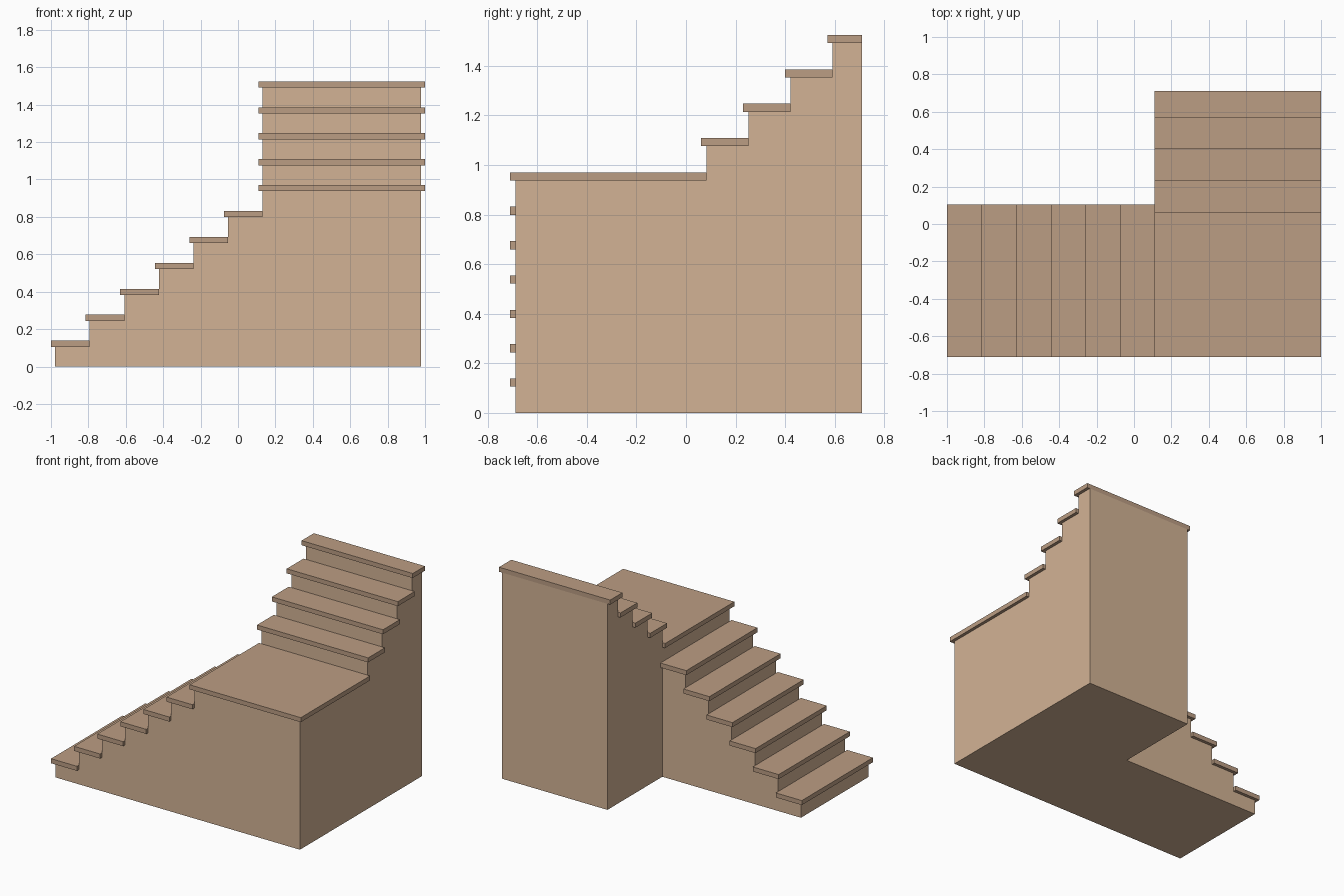
import bpy, bmesh

if "Cube" in bpy.data.objects:
    bpy.data.objects.remove(bpy.data.objects["Cube"])

RISE, THICK, NOSE = 0.1386, 0.033, 0.022
RUN_X, RUN_Y = 0.185, 0.17
BACK = 0.71


def material(name, color):
    m = bpy.data.materials.new(name)
    m.diffuse_color = (*color, 1)
    m.use_nodes = True
    m.node_tree.nodes["Principled BSDF"].inputs["Base Color"].default_value = m.diffuse_color
    return m


body_mat = material("riser_tan", (0.65, 0.45, 0.30))
tread_mat = material("tread_brown", (0.50, 0.34, 0.23))


def finish(name, bm, mat):
    bmesh.ops.recalc_face_normals(bm, faces=bm.faces)
    me = bpy.data.meshes.new(name)
    bm.to_mesh(me)
    bm.free()
    me.materials.append(mat)
    ob = bpy.data.objects.new(name, me)
    bpy.context.collection.objects.link(ob)
    return ob


def extrude_profile(name, pts, vec, mat):
    bm = bmesh.new()
    face = bm.faces.new([bm.verts.new(p) for p in pts])
    res = bmesh.ops.extrude_face_region(bm, geom=[face], use_keep_orig=True)
    moved = [v for v in res["geom"] if isinstance(v, bmesh.types.BMVert)]
    bmesh.ops.translate(bm, verts=moved, vec=vec)
    return finish(name, bm, mat)


def tread(name, x0, x1, y0, y1, top):
    z = top - THICK
    pts = [(x0, y0, z), (x1, y0, z), (x1, y1, z), (x0, y1, z)]
    return extrude_profile(name, pts, (0, 0, THICK), tread_mat)


def stair_profile(start, run, steps, first, end):
    """Stepped side outline as (distance, height) pairs."""
    pts = [(start[0], 0)]
    for i in range(steps):
        h = RISE * (first + i) - THICK
        pts.append((start[i], h))
        pts.append((start[i + 1] if i + 1 < steps else end, h))
    pts.append((end, 0))
    return pts


# Riser positions of the two flights
low = [-1 + NOSE + RUN_X * i for i in range(7)]
high = [-BACK + NOSE] + [0.082 + RUN_Y * i for i in range(4)]
corner = low[6]

# Solid L-shaped body: upper flight joined with lower flight
upper = stair_profile(high, RUN_Y, 5, 7, BACK)
body = extrude_profile("stair_body", [(corner, d, h) for d, h in upper],
                       (1 - NOSE - corner, 0, 0), body_mat)
lower = stair_profile(low[:6], RUN_X, 6, 1, corner + 0.2)
wing = extrude_profile("lower_flight_body", [(d, -BACK + NOSE, h) for d, h in lower],
                       (0, 0.082 + BACK - NOSE, 0), body_mat)
mod = body.modifiers.new("join", "BOOLEAN")
mod.operation, mod.solver, mod.object = "UNION", "EXACT", wing
bpy.context.view_layer.objects.active = body
bpy.ops.object.modifier_apply(modifier=mod.name)
bpy.data.objects.remove(wing)

# Lower treads climbing along x
for i in range(6):
    tread(f"lower_tread_{i + 1}", low[i] - NOSE, low[i + 1], -BACK, 0.104, RISE * (i + 1))

# Landing and upper treads climbing along y
for i in range(5):
    back = high[i + 1] if i < 4 else BACK
    tread("landing" if i == 0 else f"upper_tread_{i}", corner - NOSE, 1,
          high[i] - NOSE, back, RISE * (i + 7))
